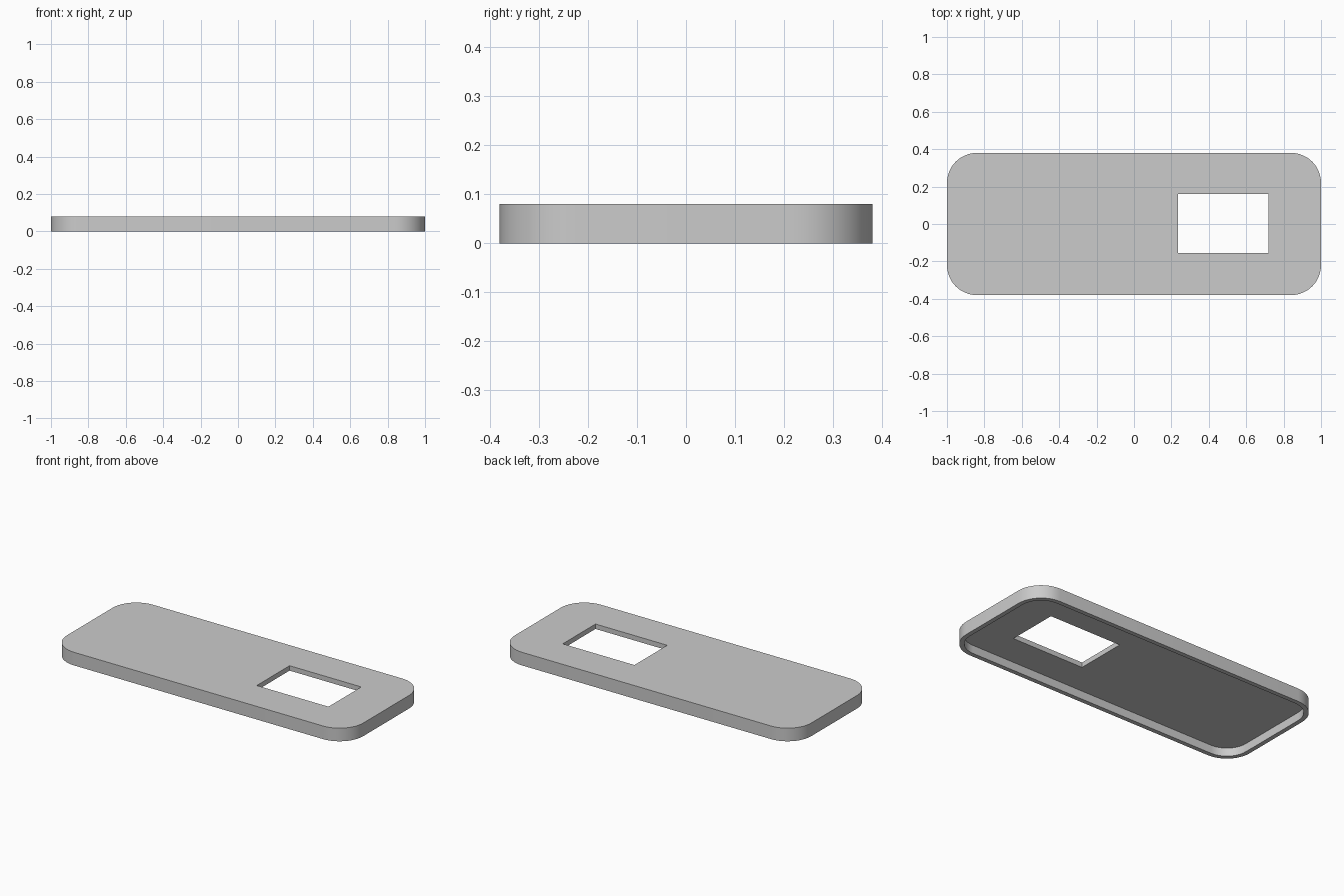
import bpy
import bmesh
from math import cos, sin, pi, radians

if "Cube" in bpy.data.objects:
    bpy.data.objects.remove(bpy.data.objects["Cube"])

LENGTH, WIDTH, HEIGHT = 2.0, 0.76, 0.08
RADIUS, WALL, PLATE = 0.16, 0.027, 0.03
WINDOW_X, WINDOW_Y = (0.236, 0.72), (-0.156, 0.16)
STEPS = 12  # segments per rounded corner


def rounded_outline(inset):
    """Rounded rectangle, counter-clockwise, pulled in by inset."""
    cx, cy, r = LENGTH / 2 - RADIUS, WIDTH / 2 - RADIUS, RADIUS - inset
    points = []
    for corner, (sx, sy) in enumerate([(1, 1), (-1, 1), (-1, -1), (1, -1)]):
        for i in range(STEPS + 1):
            a = (corner + i / STEPS) * pi / 2
            points.append((sx * cx + r * cos(a), sy * cy + r * sin(a)))
    return points


def add_loop(bm, points, z):
    return [bm.verts.new((x, y, z)) for x, y in points]


def bridge(bm, a, b):
    n = len(a)
    for i in range(n):
        j = (i + 1) % n
        bm.faces.new((a[i], a[j], b[j], b[i]))


def fill_between(bm, outer, inner):
    """Flat sheet with a hole in it."""
    edges = []
    for loop in (outer, inner):
        for i, v in enumerate(loop):
            w = loop[(i + 1) % len(loop)]
            edges.append(bm.edges.get((v, w)) or bm.edges.new((v, w)))
    bmesh.ops.triangle_fill(bm, edges=edges, use_beauty=True)


bm = bmesh.new()
outer, inner = rounded_outline(0), rounded_outline(WALL)
window = [(WINDOW_X[i], WINDOW_Y[j]) for i, j in ((0, 0), (1, 0), (1, 1), (0, 1))]
ceiling = HEIGHT - PLATE

outer_top, outer_base = add_loop(bm, outer, HEIGHT), add_loop(bm, outer, 0)
inner_base, inner_top = add_loop(bm, inner, 0), add_loop(bm, inner, ceiling)
window_top, window_base = add_loop(bm, window, HEIGHT), add_loop(bm, window, ceiling)

# Outer wall, rim underside, inner wall and window sides
bridge(bm, outer_top, outer_base)
bridge(bm, outer_base, inner_base)
bridge(bm, inner_base, inner_top)
bridge(bm, window_top, window_base)
# Top plate and its underside, both pierced by the window
fill_between(bm, outer_top, window_top)
fill_between(bm, inner_top, window_base)
bmesh.ops.recalc_face_normals(bm, faces=bm.faces)

mesh = bpy.data.meshes.new("cover_plate")
bm.to_mesh(mesh)
bm.free()
cover = bpy.data.objects.new("cover_plate", mesh)
bpy.context.collection.objects.link(cover)

# Plain grey material
grey = bpy.data.materials.new("light_grey")
grey.use_nodes = True
colour = (0.6, 0.6, 0.6, 1)
grey.diffuse_color = colour
grey.node_tree.nodes["Principled BSDF"].inputs["Base Color"].default_value = colour
mesh.materials.append(grey)

bpy.ops.object.select_all(action="DESELECT")
cover.select_set(True)
bpy.context.view_layer.objects.active = cover
bpy.ops.object.shade_smooth_by_angle(angle=radians(30))
